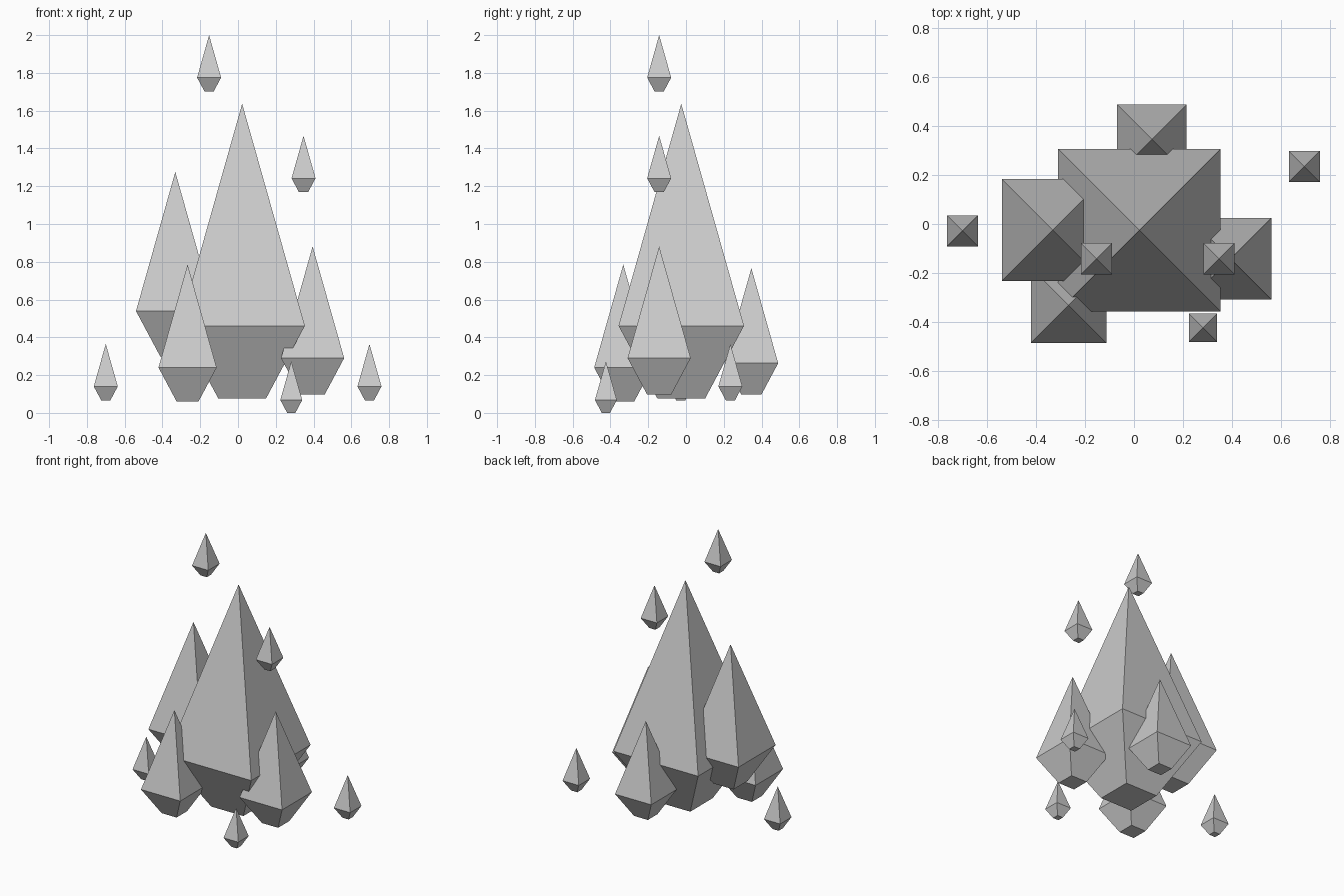
import bpy
import bmesh

if "Cube" in bpy.data.objects:
    bpy.data.objects.remove(bpy.data.objects["Cube"])


def crystal(name, x, y, mid, half):
    """Square-section shard: small flat foot, wide girdle, pointed tip."""
    bm = bmesh.new()

    def ring(r, z):
        return [bm.verts.new((sx * r, sy * r, z))
                for sx, sy in ((-1, -1), (1, -1), (1, 1), (-1, 1))]

    foot = ring(half * 0.38, -half * 1.16)
    girdle = ring(half, 0)
    tip = bm.verts.new((0, 0, half * 3.54))
    bm.faces.new(foot[::-1])
    for i in range(4):
        j = (i + 1) % 4
        bm.faces.new((foot[i], foot[j], girdle[j], girdle[i]))
        bm.faces.new((girdle[i], girdle[j], tip))
    mesh = bpy.data.meshes.new(name)
    bm.to_mesh(mesh)
    bm.free()
    obj = bpy.data.objects.new(name, mesh)
    obj.location = (x, y, mid)
    bpy.context.collection.objects.link(obj)


# Central cluster
crystal("main_crystal", 0.022, -0.025, 0.461, 0.332)
crystal("left_crystal", -0.332, -0.025, 0.539, 0.208)
crystal("front_left_crystal", -0.267, -0.332, 0.240, 0.154)
crystal("right_crystal", 0.395, -0.142, 0.290, 0.167)
crystal("back_crystal", 0.073, 0.346, 0.263, 0.142)

# Floating shards
crystal("left_shard", -0.70, -0.028, 0.140, 0.0635)
crystal("right_shard", 0.696, 0.235, 0.140, 0.0635)
crystal("front_shard", 0.282, -0.424, 0.068, 0.058)
crystal("top_shard", -0.153, -0.142, 1.775, 0.0635)
crystal("upper_right_shard", 0.347, -0.142, 1.242, 0.0635)
